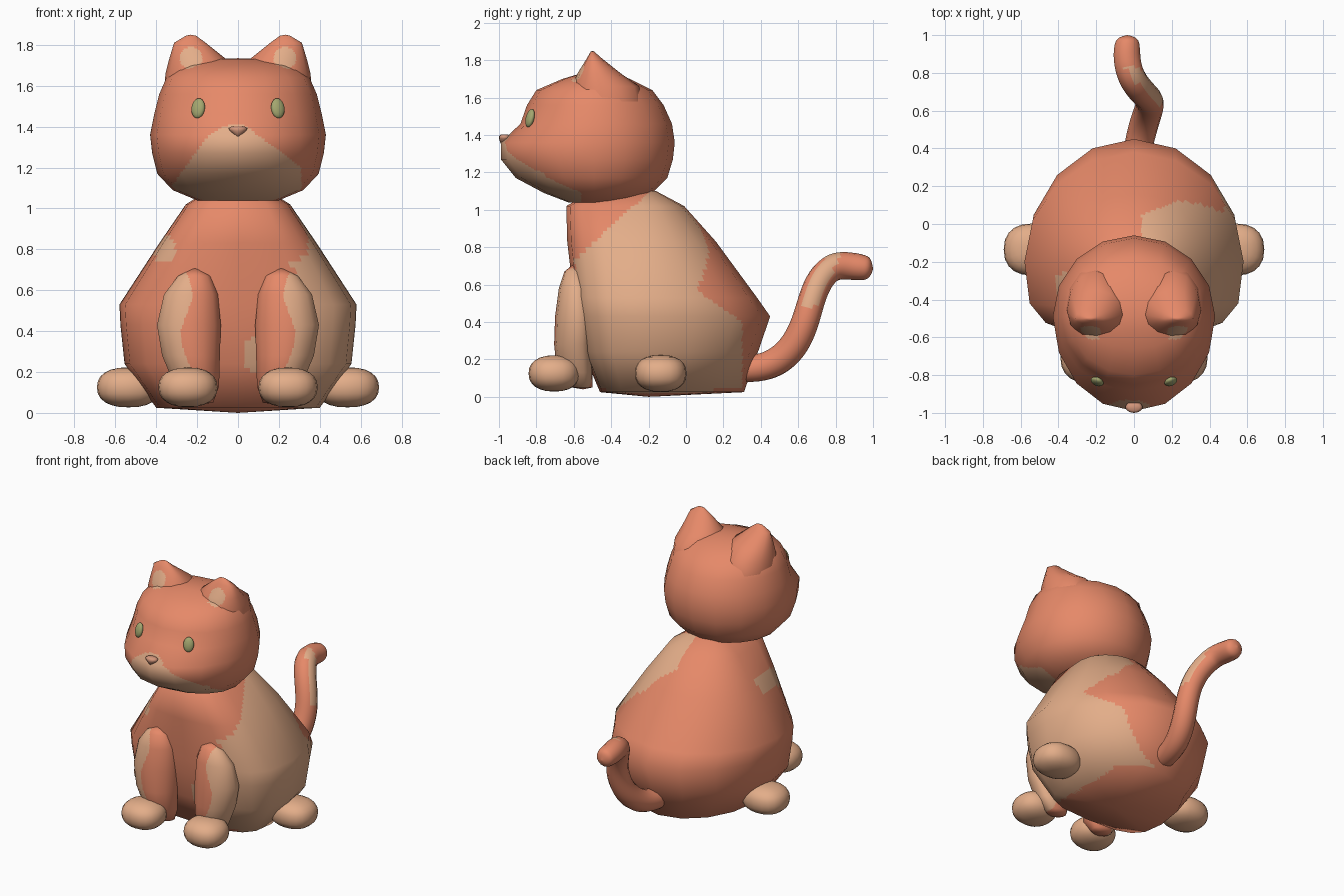
import bpy, bmesh, math
from mathutils import Vector, Matrix

if "Cube" in bpy.data.objects:
    bpy.data.objects.remove(bpy.data.objects["Cube"])


def material(name, rgb):
    m = bpy.data.materials.new(name)
    m.diffuse_color = (*rgb, 1)
    m.use_nodes = True
    m.node_tree.nodes["Principled BSDF"].inputs["Base Color"].default_value = m.diffuse_color
    return m


ORANGE = material("orange fur", (0.79, 0.25, 0.14))
TAN = material("tan fur", (0.77, 0.42, 0.25))
GREEN = material("olive eye", (0.37, 0.385, 0.16))
PINK = material("nose pink", (0.66, 0.31, 0.20))


def finish(name, mesh, mats, rule=None):
    """Link a mesh smooth shaded; faces where rule(centre) holds get the second material."""
    for m in mats:
        mesh.materials.append(m)
    for p in mesh.polygons:
        p.use_smooth = True
        p.material_index = int(bool(rule and rule(*p.center)))
    ob = bpy.data.objects.new(name, mesh)
    bpy.context.collection.objects.link(ob)
    return ob


def boxy(c, power):
    return math.copysign(abs(c) ** power, c) if abs(c) > 1e-6 else 0.0


def loft(name, rings, n, cuts, mats, rule=None, front_power=1.0):
    """Skin rings (cx, cy, z, half width, front depth, back depth); flat cuts give
    fine patch borders while the coarse smooth normals are kept."""
    bm = bmesh.new()
    rows = []
    for cx, cy, z, rx, rf, rb in rings:
        row = []
        for i in range(n):
            a = 2 * math.pi * i / n
            s, c = math.sin(a), math.cos(a)
            if c < 0:
                s, c = boxy(s, front_power), boxy(c, front_power)
            row.append(bm.verts.new((cx + rx * s, cy + (rb if c > 0 else rf) * c, z)))
        rows.append(row)
    for a, b in zip(rows, rows[1:]):
        for i in range(n):
            j = (i + 1) % n
            bm.faces.new((a[i], a[j], b[j], b[i]))
    bmesh.ops.remove_doubles(bm, verts=bm.verts[:], dist=1e-4)
    bmesh.ops.recalc_face_normals(bm, faces=bm.faces[:])
    bm.normal_update()
    lay = bm.verts.layers.float_vector.new("soft")
    for v in bm.verts:
        v[lay] = v.normal
    bmesh.ops.subdivide_edges(bm, edges=bm.edges[:], cuts=cuts, use_grid_fill=True)
    normals = [Vector(v[lay]).normalized() for v in bm.verts]
    bm.verts.layers.float_vector.remove(lay)
    mesh = bpy.data.meshes.new(name)
    bm.to_mesh(mesh)
    bm.free()
    ob = finish(name, mesh, mats, rule)
    mesh.normals_split_custom_set_from_vertices(normals)
    return ob


def ellipsoid(name, loc, radii, mat, rot=0.0, tilt=0.0, power=1.0):
    """Ball scaled to radii; a power below 1 makes it boxier."""
    bm = bmesh.new()
    bmesh.ops.create_uvsphere(bm, u_segments=20, v_segments=12, radius=1)
    for v in bm.verts:
        v.co = [boxy(c, power) for c in v.co]
    m = (Matrix.Translation(loc) @ Matrix.Rotation(rot, 4, 'Z')
         @ Matrix.Rotation(tilt, 4, 'X') @ Matrix.Diagonal((*radii, 1)))
    bmesh.ops.transform(bm, matrix=m, verts=bm.verts[:])
    mesh = bpy.data.meshes.new(name)
    bm.to_mesh(mesh)
    bm.free()
    return finish(name, mesh, [mat])


# body: coarse pear shape, squarer in front, with a big patch on its right side
def body_patch(x, y, z):
    if math.hypot((x + 0.36) / 0.055, (z - 0.80) / 0.07) < 1 and y < -0.26:
        return True
    if math.hypot((x - 0.085) / 0.065, (z - 0.28) / 0.09) < 1 and y < -0.4:
        return True
    if z < 0.7 and y < -0.4 and x < (0.2 if z < 0.22 else 0.28):
        return False
    if z > 0.55:
        back = min(0.06 + (z - 0.55) * 0.3, 0.145, 0.03 + x * 0.4)
    else:
        back = 0.3 - max(0, z - 0.4) * 1.4
    return x > (0.3 if z < 0.04 else 0.04) and -0.2 - (1.09 - z) * 1.1 < y < back


def ring(cy, z, rx, front, back):
    return (0, cy, z, rx, cy - front, back - cy)


loft("body", [
    ring(-0.2, 0.0, 0, -0.2, -0.2), ring(-0.2, 0.025, 0.40, -0.46, 0.31),
    ring(-0.2, 0.24, 0.555, -0.55, 0.385), ring(-0.2, 0.43, 0.575, -0.59, 0.45),
    ring(-0.2, 0.53, 0.58, -0.60, 0.38), ring(-0.2, 0.83, 0.385, -0.635, 0.16),
    ring(-0.23, 1.02, 0.255, -0.64, -0.01), ring(-0.25, 1.10, 0.13, -0.5, -0.16),
    ring(-0.25, 1.11, 0, -0.25, -0.25)], 16, 9, [ORANGE, TAN], body_patch, 0.62)


# head with muzzle; broad on top so that the ears grow out of it
def inner_ear(x, y, z):
    return (-0.61 < y < -0.49
            and math.hypot((abs(x) - 0.23) / 0.055, (z - 1.735) / 0.055) < 1)


def head_patch(x, y, z):
    w = min(0.31, (1.43 - z) * 1.35) if x > 0 else 0.12 + (1.40 - z) * 0.7
    if z > 1.3:
        w = min(w, 0.2 * math.sqrt(max(0, 1.41 - z) / 0.11))
    return (y < -0.56 and z < 1.41 and abs(x) < w) or inner_ear(x, y, z)


loft("head", [ring(-0.49, *r) for r in (
    (1.03, 0, -0.49, -0.49), (1.04, 0.2, -0.63, -0.32), (1.09, 0.32, -0.76, -0.18),
    (1.17, 0.395, -0.91, -0.10), (1.27, 0.42, -0.99, -0.07), (1.36, 0.43, -0.99, -0.06),
    (1.46, 0.41, -0.885, -0.075), (1.56, 0.385, -0.85, -0.12), (1.64, 0.35, -0.80, -0.18),
    (1.70, 0.28, -0.66, -0.30), (1.73, 0.12, -0.56, -0.40), (1.735, 0, -0.49, -0.49))],
    16, 9, [ORANGE, TAN], head_patch)

# nose: small wedge, wide on top
loft("nose", [(0, -0.97, z, rx, r, r) for z, rx, r in (
    (1.35, 0, 0), (1.352, 0.01, 0.02), (1.38, 0.04, 0.03), (1.393, 0.046, 0.03),
    (1.402, 0.03, 0.02), (1.403, 0, 0))], 12, 1, [PINK])

# paired parts
for s, side in ((-1, "left"), (1, "right")):
    loft("ear_" + side, [
        (s * 0.21, -0.45, 1.58, 0.15, 0.16, 0.22), (s * 0.20, -0.46, 1.66, 0.155, 0.15, 0.21),
        (s * 0.197, -0.48, 1.73, 0.14, 0.10, 0.13), (s * 0.235, -0.50, 1.81, 0.078, 0.03, 0.05),
        (s * 0.23, -0.50, 1.845, 0.025, 0.01, 0.01), (s * 0.23, -0.50, 1.85, 0, 0, 0)],
        12, 8, [ORANGE, TAN], inner_ear)
    ellipsoid("eye_" + side, (s * 0.195, -0.834, 1.49), (0.035, 0.02, 0.05), GREEN,
              s * 0.42, -0.25)
    loft("front_leg_" + side, [(s * c, *r) for c, *r in (
        (0.19, -0.55, 0.04, 0, 0, 0), (0.19, -0.55, 0.05, 0.07, 0.06, 0.05),
        (0.20, -0.56, 0.13, 0.11, 0.13, 0.06), (0.23, -0.57, 0.28, 0.145, 0.135, 0.07),
        (0.24, -0.57, 0.43, 0.16, 0.13, 0.08), (0.23, -0.58, 0.58, 0.135, 0.10, 0.07),
        (0.215, -0.595, 0.67, 0.08, 0.055, 0.05), (0.21, -0.60, 0.71, 0, 0, 0))],
        14, 7, [ORANGE, TAN],
        lambda x, y, z: abs(x) > 0.25 + 0.03 * math.sin(z * 14 + 2.6) + 0.1 * max(0, z - 0.55))
    ellipsoid("front_paw_" + side, (s * 0.245, -0.705, 0.125), (0.145, 0.137, 0.097), TAN,
              power=0.88)
    ellipsoid("hind_paw_" + side, (s * 0.535, -0.135, 0.125), (0.155, 0.138, 0.098), TAN,
              power=0.85)

# tail: swept curve turned into a mesh
path = [(0.0, 0.28, 0.15, 0.07), (0.02, 0.40, 0.145, 0.075), (0.05, 0.53, 0.20, 0.078),
        (0.085, 0.62, 0.34, 0.075), (0.085, 0.66, 0.48, 0.072), (0.04, 0.70, 0.61, 0.072),
        (-0.02, 0.78, 0.705, 0.073), (-0.04, 0.88, 0.70, 0.073), (-0.035, 0.95, 0.69, 0.07),
        (-0.035, 0.99, 0.685, 0.055), (-0.035, 1.0, 0.685, 0.0)]
curve = bpy.data.curves.new("tail_path", 'CURVE')
curve.dimensions = '3D'
curve.bevel_depth = 1
curve.bevel_resolution = 5
curve.resolution_u = 10
spline = curve.splines.new('NURBS')
spline.points.add(len(path) - 1)
for p, (x, y, z, r) in zip(spline.points, path):
    p.co, p.radius = (x, y, z, 1), r
spline.order_u = 4
spline.use_endpoint_u = True
tmp = bpy.data.objects.new("tail_path", curve)
bpy.context.collection.objects.link(tmp)
bpy.context.view_layer.update()
tail = bpy.data.meshes.new_from_object(tmp.evaluated_get(bpy.context.evaluated_depsgraph_get()))
bpy.data.objects.remove(tmp)
tail.materials.clear()
finish("tail", tail, [ORANGE, TAN],
       lambda x, y, z: z > 0.48 and x > 0.1 - (y - 0.64) * 0.8
       and y < 0.66 + (z - 0.42) * 0.5)
